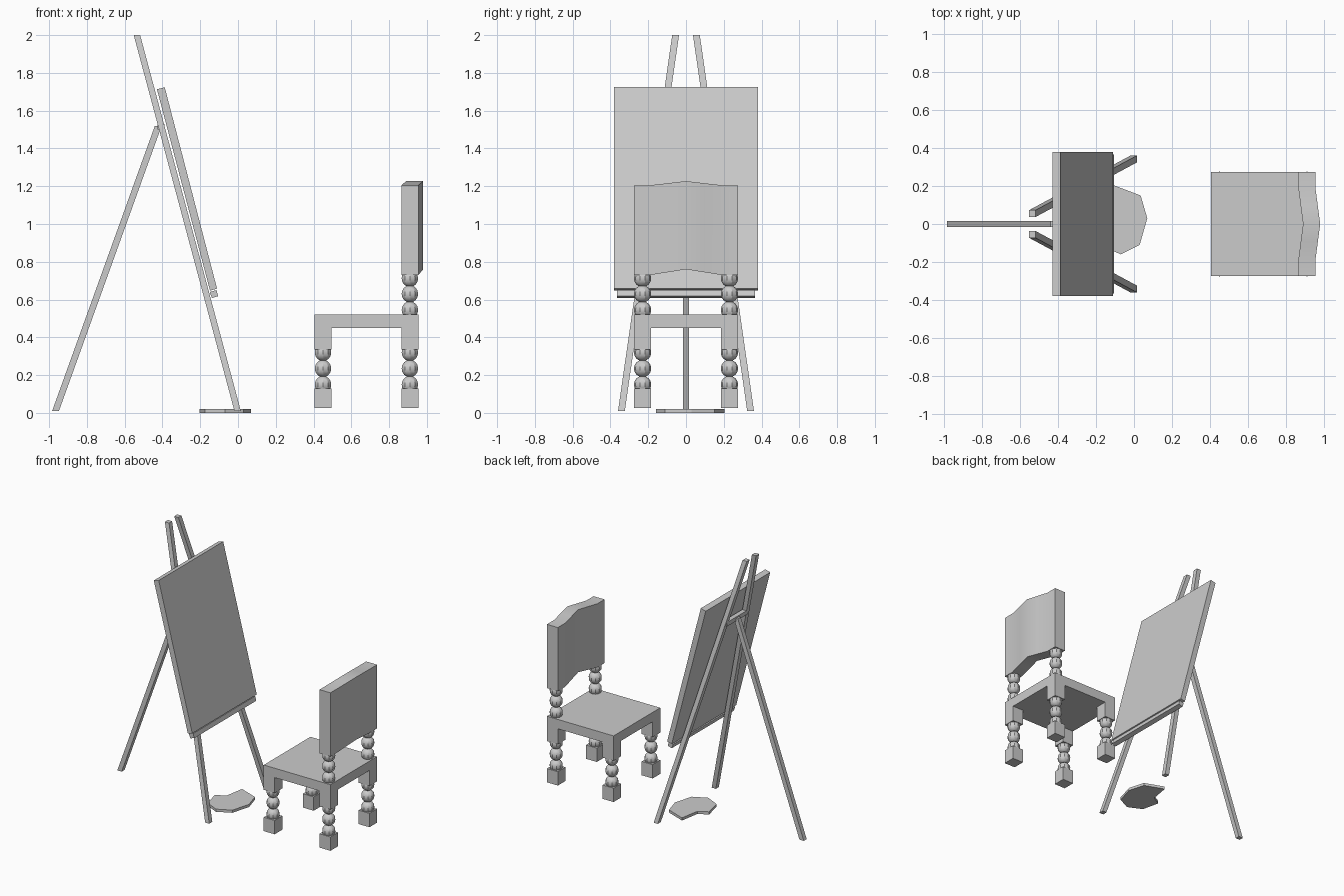
import bpy, bmesh, math
from mathutils import Matrix, Vector

if "Cube" in bpy.data.objects:
    bpy.data.objects.remove(bpy.data.objects["Cube"])


def finish(name, bm, smooth=None):
    bmesh.ops.recalc_face_normals(bm, faces=bm.faces)
    me = bpy.data.meshes.new(name)
    bm.to_mesh(me)
    bm.free()
    ob = bpy.data.objects.new(name, me)
    bpy.context.collection.objects.link(ob)
    if smooth:
        bpy.ops.object.select_all(action='DESELECT')
        ob.select_set(True)
        bpy.context.view_layer.objects.active = ob
        bpy.ops.object.shade_smooth_by_angle(angle=math.radians(smooth))
    return ob


def loft(bm, rings):
    """Closed solid skinned through rings of equal length."""
    vs = [[bm.verts.new(p) for p in r] for r in rings]
    n = len(vs[0])
    for a, b in zip(vs, vs[1:]):
        for i in range(n):
            bm.faces.new((a[i], a[(i + 1) % n], b[(i + 1) % n], b[i]))
    bm.faces.new(vs[0])
    bm.faces.new(vs[-1])


def rect(x, y, z, hx, hy):
    return [(x + sx * hx, y + sy * hy, z) for sx, sy in ((-1, -1), (1, -1), (1, 1), (-1, 1))]


def strut(name, a, b, hx, hy):
    bm = bmesh.new()
    loft(bm, [rect(*a, hx, hy), rect(*b, hx, hy)])
    return finish(name, bm)


def extrude_y(name, pts, hy):
    bm = bmesh.new()
    loft(bm, [[(x, y, z) for x, z in pts] for y in (-hy, hy)])
    return finish(name, bm)


def box(name, x0, x1, hy, z0, z1):
    return extrude_y(name, [(x0, z0), (x1, z0), (x1, z1), (x0, z1)], hy)


def turned(name, x, y, balls, blocks):
    """Bobbin-turned post: balls, with square blocks where given."""
    bm = bmesh.new()
    for z in balls:
        bmesh.ops.create_uvsphere(bm, u_segments=10, v_segments=8, radius=0.046,
                                  matrix=Matrix.Translation((x, y, z)))
    for z0, z1 in blocks:
        loft(bm, [rect(x, y, z0, 0.045, 0.045), rect(x, y, z1, 0.045, 0.045)])
    return finish(name, bm, 30)


# easel legs and hinge bar
for side, s in (("left", -1), ("right", 1)):
    strut(f"easel_{side}_leg", (-0.002, s * 0.342, 0.01), (-0.535, s * 0.055, 2.0), 0.017, 0.018)
strut("easel_back_leg", (-0.966, 0, 0.01), (-0.422, 0, 1.52), 0.018, 0.017)
box("easel_hinge_bar", -0.425, -0.39, 0.125, 1.50, 1.53)

# canvas and its ledge, both leaning with the legs
extrude_y("canvas", [(-0.148, 0.647), (-0.111, 0.658), (-0.388, 1.724), (-0.429, 1.713)], 0.38)
extrude_y("canvas_ledge", [(-0.138, 0.608), (-0.105, 0.618), (-0.114, 0.650), (-0.150, 0.640)], 0.365)

# palette with thumb notch
outline = [(-0.11, 0.205), (0.035, 0.15), (0.07, 0.03), (0.03, -0.11), (-0.07, -0.16),
           (-0.175, -0.11), (-0.205, 0.02), (-0.135, 0.06)]
bm = bmesh.new()
loft(bm, [[(x, y, z) for x, y in outline] for z in (0.0, 0.02)])
finish("palette", bm)

# chair seat
box("seat", 0.405, 0.955, 0.275, 0.45, 0.52)

# chair legs and back posts
for side, s in (("left", -1), ("right", 1)):
    y = s * 0.23
    for end, x in (("front", 0.45), ("back", 0.91)):
        turned(f"{end}_{side}_leg", x, y, (0.15, 0.235, 0.32), ((0.027, 0.13), (0.335, 0.455)))
    turned(f"{side}_back_post", 0.91, y, (0.545, 0.63, 0.712), ())

# bowed backrest
bm = bmesh.new()
rings = []
for y in (-0.275, -0.19, -0.095, 0, 0.095, 0.19, 0.275):
    t = max(0, 1 - abs(y) / 0.19)
    x, zb, zt = 0.865 + 0.025 * t, 0.73 + 0.03 * t, 1.205 + 0.022 * t
    rings.append([(x, y, zb), (x + 0.09, y, zb), (x + 0.09, y, zt), (x, y, zt)])
loft(bm, rings)
finish("backrest", bm, 30)
